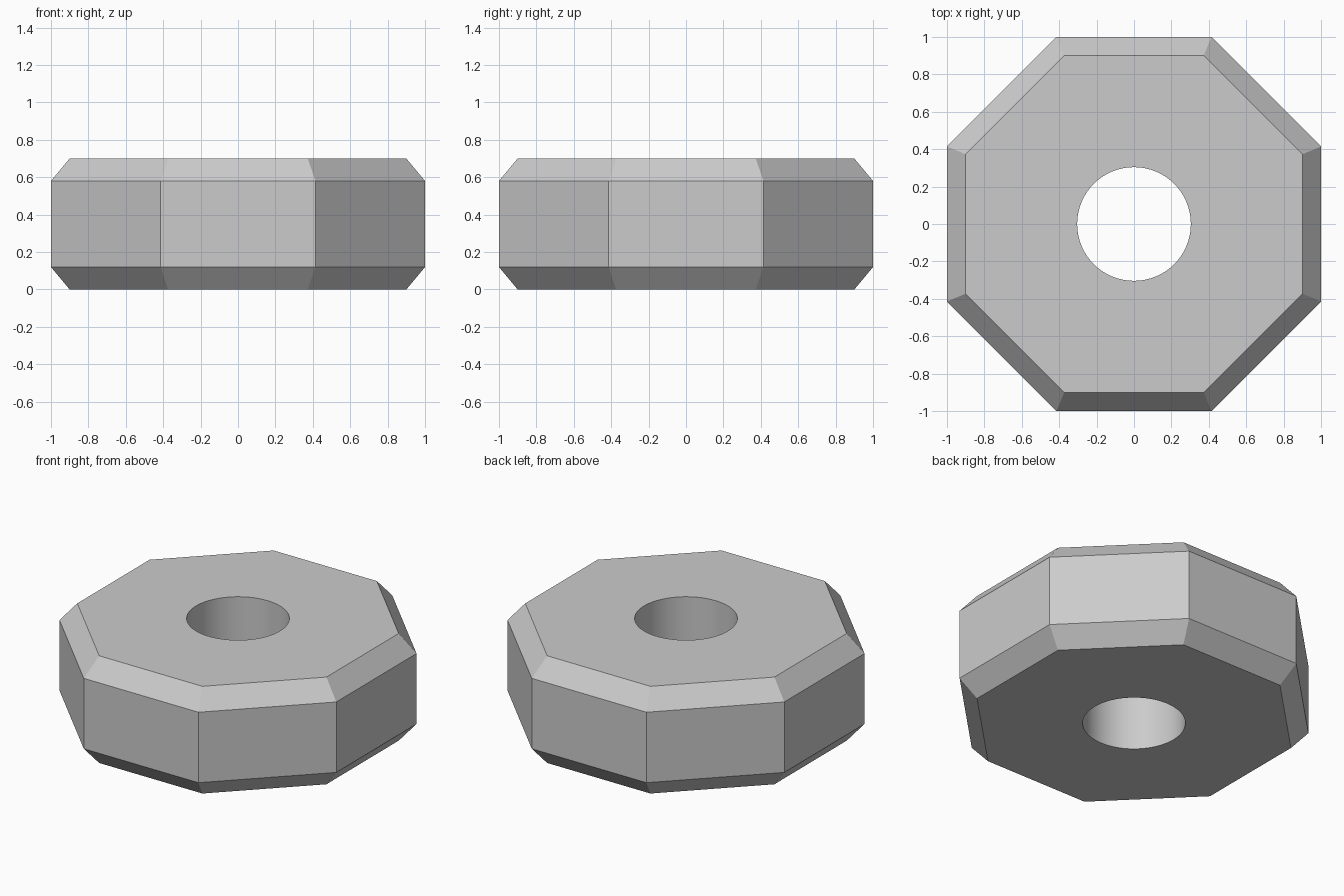
import bpy, bmesh
from math import cos, sin, pi, radians

cube = bpy.data.objects.get("Cube")
if cube:
    bpy.data.objects.remove(cube, do_unlink=True)

SIDES, STEPS = 8, 8                 # octagon sides, hole segments per side
HEIGHT, CHAMFER_IN, CHAMFER_UP = 0.70, 0.10, 0.12
HOLE_RADIUS = 0.304

grey = bpy.data.materials.new("plain grey")
grey.use_nodes = True
colour = (0.6, 0.6, 0.6, 1)
grey.diffuse_color = colour
grey.node_tree.nodes["Principled BSDF"].inputs["Base Color"].default_value = colour

bm = bmesh.new()


def ring(count, radius, z):
    """Closed ring of vertices whose first one sits on an octagon corner."""
    start = pi / SIDES
    angles = [start + 2 * pi * i / count for i in range(count)]
    return [bm.verts.new((radius * cos(a), radius * sin(a), z)) for a in angles]


def wall(lower, upper):
    """Band of quads between two rings."""
    n = len(lower)
    return [bm.faces.new((lower[i], lower[(i + 1) % n], upper[(i + 1) % n], upper[i]))
            for i in range(n)]


# Chamfered octagonal outside, given as (flat-side distance, height)
profile = [(1 - CHAMFER_IN, 0), (1, CHAMFER_UP),
           (1, HEIGHT - CHAMFER_UP), (1 - CHAMFER_IN, HEIGHT)]
outer = [ring(SIDES, d / cos(pi / SIDES), z) for d, z in profile]
for lower, upper in zip(outer, outer[1:]):
    wall(lower, upper)

# Round through-hole
hole = [ring(SIDES * STEPS, HOLE_RADIUS, z) for z in (0, HEIGHT)]
wall(hole[0], hole[1])

# Flat bottom and top, one sector per side
for rim, bore in ((outer[0], hole[0]), (outer[-1], hole[1])):
    for i in range(SIDES):
        arc = [bore[(i * STEPS + k) % len(bore)] for k in range(STEPS, -1, -1)]
        bm.faces.new([rim[i], rim[(i + 1) % SIDES]] + arc)

bmesh.ops.recalc_face_normals(bm, faces=bm.faces)
mesh = bpy.data.meshes.new("octagonal_nut")
bm.to_mesh(mesh)
bm.free()
mesh.materials.append(grey)

nut = bpy.data.objects.new("octagonal_nut", mesh)
bpy.context.collection.objects.link(nut)
bpy.ops.object.select_all(action='DESELECT')
nut.select_set(True)
bpy.context.view_layer.objects.active = nut
bpy.ops.object.shade_smooth_by_angle(angle=radians(20))
